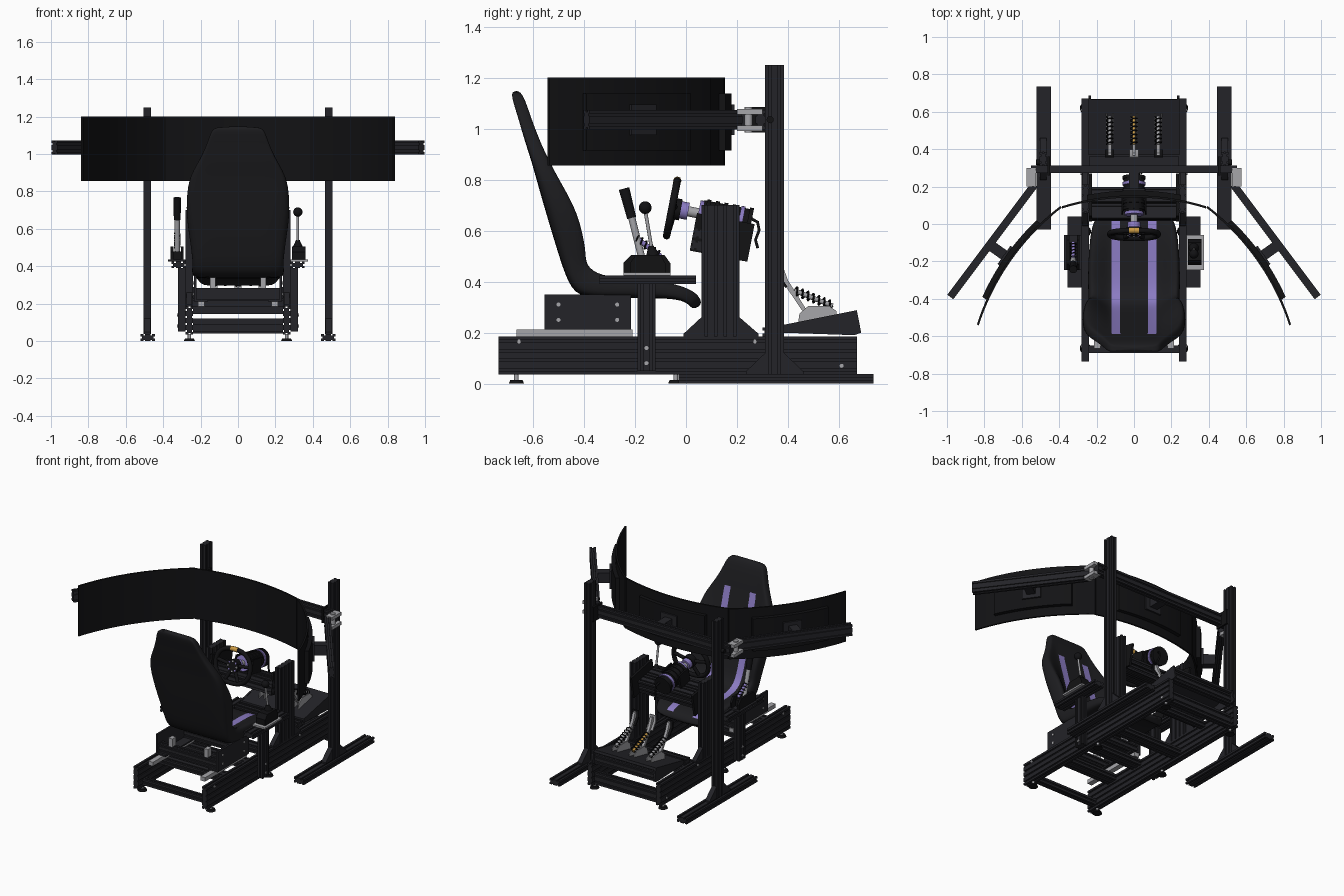
import bpy, bmesh
from math import sin, cos, pi, sqrt, atan2, radians
from mathutils import Vector, Matrix

if "Cube" in bpy.data.objects:
    bpy.data.objects.remove(bpy.data.objects["Cube"])

def material(name, r, g, b):
    m = bpy.data.materials.new(name)
    m.diffuse_color = (r, g, b, 1)
    m.use_nodes = True
    m.node_tree.nodes["Principled BSDF"].inputs["Base Color"].default_value = m.diffuse_color
    return m

FRAME = material("dark_aluminium", .017, .017, .021)
BLACK = material("black", .006, .006, .007)
CLOTH = material("seat_cloth", .012, .012, .014)
PURPLE = material("purple", .26, .2, .55)
METAL = material("light_metal", .38, .38, .4)
GOLD = material("gold", .6, .33, .06)
I = Matrix.Identity(4)

def make(name, bm, mat, mirror=False, M=I, angle=35):
    bm.transform(M)
    bmesh.ops.recalc_face_normals(bm, faces=bm.faces)
    me = bpy.data.meshes.new(name)
    bm.to_mesh(me)
    bm.free()
    ob = bpy.data.objects.new(name, me)
    bpy.context.collection.objects.link(ob)
    me.materials.append(mat)
    for p in me.polygons:
        p.use_smooth = True
    me.set_sharp_from_angle(angle=radians(angle))
    if mirror:
        ob.modifiers.new("mirror", 'MIRROR').use_mirror_merge = False
    return ob

def prism(name, pts, axis, lo, hi, mat, mirror=False, M=I):
    """Extrude a 2D outline along axis 0, 1 or 2."""
    bm = bmesh.new()
    def place(p, t):
        v = list(p)
        v.insert(axis, t)
        return bm.verts.new(v)
    a, b = [place(p, lo) for p in pts], [place(p, hi) for p in pts]
    bm.faces.new(a)
    bm.faces.new(b[::-1])
    for i in range(len(a)):
        j = (i + 1) % len(a)
        bm.faces.new((a[i], a[j], b[j], b[i]))
    return make(name, bm, mat, mirror, M)

def box(name, lo, hi, mat=FRAME, mirror=False, M=I):
    pts = [(lo[0], lo[1]), (hi[0], lo[1]), (hi[0], hi[1]), (lo[0], hi[1])]
    return prism(name, pts, 2, lo[2], hi[2], mat, mirror, M)

def bar(name, lo, hi, axis, mirror=False, M=I, mat=FRAME):
    """Slotted aluminium extrusion between two corners."""
    u, v = [k for k in range(3) if k != axis]
    c = [(lo[u], lo[v]), (hi[u], lo[v]), (hi[u], hi[v]), (lo[u], hi[v])]
    pts = []
    for i in range(4):
        p, q = Vector(c[i]), Vector(c[(i + 1) % 4])
        L = (q - p).length
        d = (q - p) / L
        inward = Vector((-d.y, d.x))
        n = max(1, round(L / .04))
        pts.append(p)
        for k in range(n):
            m = p + d * L * (k + .5) / n
            pts += [m - d * .005, m - d * .005 + inward * .007, m + d * .005 + inward * .007, m + d * .005]
    return prism(name, pts, axis, lo[axis], hi[axis], mat, mirror, M)

def cyl(name, a, b, r, mat, r2=None, mirror=False, seg=24):
    a, b = Vector(a), Vector(b)
    bm = bmesh.new()
    bmesh.ops.create_cone(bm, cap_ends=True, segments=seg, radius1=r, radius2=r if r2 is None else r2, depth=(b - a).length)
    M = Matrix.Translation((a + b) / 2) @ (b - a).to_track_quat('Z', 'Y').to_matrix().to_4x4()
    return make(name, bm, mat, mirror, M)

def tube(name, pts, r, mat, cyclic=False):
    cu = bpy.data.curves.new(name, 'CURVE')
    cu.dimensions, cu.bevel_depth, cu.bevel_resolution, cu.use_fill_caps = '3D', r, 2, True
    s = cu.splines.new('POLY')
    s.points.add(len(pts) - 1)
    for p, q in zip(s.points, pts):
        p.co = (*q, 1)
    s.use_cyclic_u = cyclic
    cu.materials.append(mat)
    ob = bpy.data.objects.new(name, cu)
    bpy.context.collection.objects.link(ob)

def spring(name, a, b, r, turns, wire, mat):
    a, b = Vector(a), Vector(b)
    R = (b - a).to_track_quat('Z', 'Y')
    n = turns * 12
    tube(name, [a.lerp(b, i / n) + R @ Vector((r * cos(i * pi / 6), r * sin(i * pi / 6), 0)) for i in range(n + 1)], wire, mat)

# Chassis rails, cross bars and levelling feet
bar("side_rail", (.24, -.735, .035), (.28, .67, .185), 1, True)
for i, (y0, y1, z0, z1) in enumerate([(-.69, -.65, .05, .09), (-.54, -.46, .145, .185), (-.3, -.22, .145, .185),
                                      (.09, .17, .05, .09), (.61, .65, .04, .12), (.36, .4, .145, .185)]):
    bar(f"cross_bar_{i}", (-.24, y0, z0), (.24, y1, z1), 0)
for i, y in enumerate((-.665, -.04, .62)):
    cyl(f"foot_pad_{i}", (.26, y, 0), (.26, y, .014), .03, BLACK, .024, True)
    cyl(f"foot_stem_{i}", (.26, y, .012), (.26, y, .037), .009, METAL, None, True, 12)
for i, (x, y, z) in enumerate([(.28, -.655, .165), (.28, .61, .07), (.28, .27, .165), (.32, -.155, .08), (.32, -.155, .14),
                               (.235, -.5, .31), (.235, -.27, .31), (.235, -.5, .25), (.235, -.27, .25)]):
    cyl(f"bolt_{i}", (x - .002, y, z), (x + .005, y, z), .008, METAL, None, True, 12)

# Wheel uprights with gussets
bar("wheel_upright", (.24, .06, .185), (.28, .21, .7), 2, True)
for y, e in ((.06, -.01), (.21, .285)):
    prism("upright_gusset", [(y, .185), (e, .185), (e, .195), (y, .26)], 0, .245, .275, FRAME, True)

# Seat mount: slides, side plates and cross members
box("seat_slide", (.18, -.665, .185), (.215, -.21, .212), METAL, True)
box("seat_side_plate", (.222, -.555, .215), (.235, -.215, .35), FRAME, True)
box("seat_plate_flange", (.16, -.555, .212), (.235, -.215, .222), FRAME, True)
for y in (-.54, -.27):
    bar("seat_cross_member", (-.222, y, .222), (.222, y + .04, .285), 0)
    box("seat_spacer", (.12, y, .285), (.15, y + .04, .34), METAL, True)

# Seat shell: rows of (front y, z, back y, z, half width, bolster)
rows = [(.065, .31, .03, .29, .18, 0), (.045, .352, .015, .305, .21, .005), (-.03, .375, -.02, .335, .235, .02),
        (-.2, .372, -.2, .335, .25, .05), (-.36, .38, -.385, .335, .25, .05), (-.42, .42, -.45, .36, .245, .06),
        (-.455, .5, -.495, .49, .255, .075), (-.5, .65, -.54, .64, .28, .09), (-.535, .77, -.575, .76, .28, .055),
        (-.565, .88, -.605, .87, .265, .025), (-.59, .97, -.635, .96, .21, .01), (-.61, 1.05, -.66, 1.05, .17, 0),
        (-.635, 1.125, -.685, 1.125, .145, 0), (-.655, 1.148, -.68, 1.148, .12, 0)]
bm = bmesh.new()
rings = []
for fy, fz, by, bz, w, bol in rows:
    F, B = Vector((0, fy, fz)), Vector((0, by, bz))
    d = (F - B).normalized()
    s = min(1, w / .2)
    half = [(.08 * s, 0), (.125 * s, 0), (.145 * s, .1), (w * .87, 1), (w * .97, .85)]
    front = [(-x, b) for x, b in half[::-1]] + [(0, 0)] + half
    ring = [bm.verts.new(F + d * bol * b + Vector((x, 0, 0))) for x, b in front]
    ring += [bm.verts.new(B + d * bol * b + Vector((x * w, 0, 0))) for x, b in
             ((1, .35), (.88, 0), (.45, 0), (0, 0), (-.45, 0), (-.88, 0), (-1, .35))]
    rings.append(ring)
n = len(rings[0])
for r in range(len(rings) - 1):
    for i in range(n):
        j = (i + 1) % n
        f = bm.faces.new((rings[r][i], rings[r][j], rings[r + 1][j], rings[r + 1][i]))
        if i in (3, 6) and 0 < r < 10:
            f.material_index = 1
bm.faces.new(rings[0])
bm.faces.new(rings[-1][::-1])
seat = make("seat", bm, CLOTH, angle=180)
seat.data.materials.append(PURPLE)
sub = seat.modifiers.new("smooth", 'SUBSURF')
sub.levels = sub.render_levels = 2

# Side arms for shifter and handbrake
bar("arm_post", (.28, -.19, .05), (.32, -.12, .39), 2, True)
bar("side_arm", (.28, -.34, .39), (.355, .04, .425), 1, True)
base = [(-.245, .435), (-.245, .475), (-.215, .505), (-.085, .505), (-.06, .47), (-.06, .435)]
box("shifter_plate", (.28, -.245, .425), (.375, -.06, .436), METAL)
prism("shifter_housing", [(y * .75 - .035, z) for y, z in base], 0, .29, .36, BLACK)
cyl("shifter_boot", (.32, -.13, .5), (.32, -.138, .54), .028, BLACK, .01)
cyl("shifter_lever", (.32, -.133, .52), (.32, -.16, .68), .007, METAL, None, False, 12)
bm = bmesh.new()
bmesh.ops.create_uvsphere(bm, u_segments=20, v_segments=12, radius=.025)
make("shifter_knob", bm, BLACK, M=Matrix.Translation((.32, -.16, .69)), angle=180)
box("handbrake_plate", (-.375, -.245, .425), (-.28, -.06, .436), FRAME)
for x in (-.36, -.305):
    prism("handbrake_bracket", base, 0, x, x + .014, BLACK)
box("handbrake_block", (-.346, -.19, .436), (-.305, -.1, .48), BLACK)
cyl("handbrake_lever", (-.325, -.165, .46), (-.325, -.215, .66), .014, METAL)
cyl("handbrake_grip", (-.325, -.213, .65), (-.325, -.243, .765), .018, BLACK, .021)
cyl("handbrake_damper", (-.325, -.2, .575), (-.325, -.1, .5), .01, PURPLE, None, False, 12)
spring("handbrake_spring", (-.325, -.2, .575), (-.325, -.1, .5), .015, 6, .003, BLACK)

# Steering: everything lies along a tilted column axis; local -z faces the driver
axis = Vector((0, .982, -.19))
W = Matrix.Translation((0, -.055, .688)) @ Matrix(((1, 0, 0), (0, .19, .982), (0, .982, -.19))).to_4x4()
def on(x, u, t):
    return W @ Vector((x, u, t))
rim = []
for i in range(48):
    c, s = cos(i * pi / 24), sin(i * pi / 24)
    rim.append(on(.13 * abs(c) ** .8 * (1 if c > 0 else -1), .11 * abs(s) ** .9 * (1 if s > 0 else -1), 0))
tube("wheel_rim", rim, .015, BLACK, True)
tube("wheel_top_mark", rim[11:14], .0165, GOLD)
for x, u in ((-.12, .02), (.12, .02), (-.05, -.1), (.05, -.1)):
    tube("wheel_spoke", [on(x * .2, u * .2, .01), on(x, u, .002)], .012, BLACK)
cyl("wheel_hub", on(0, 0, -.005), on(0, 0, .035), .042, BLACK)
for k in range(8):
    x, u = .033 * cos(k * pi / 4), .033 * sin(k * pi / 4)
    cyl(f"wheel_button_{k}", on(x, u, -.009), on(x, u, 0), .006, PURPLE if k % 2 else METAL, seg=10)
cyl("quick_release", on(0, 0, .035), on(0, 0, .065), .034, PURPLE)
cyl("steering_shaft", on(0, 0, .06), on(0, 0, .11), .02, METAL)
cyl("motor_front_ring", on(0, 0, .105), on(0, 0, .12), .052, PURPLE)
cyl("motor_body", on(0, 0, .12), on(0, 0, .31), .055, BLACK, seg=32)
for k in range(6):
    t = .13 + k * .034
    cyl(f"motor_rib_{k}", on(0, 0, t), on(0, 0, t + .016), .061, PURPLE if k == 4 else BLACK, seg=32)
tube("motor_cable", [on(.02, .02, .31), on(.03, .01, .34), on(.03, -.02, .352), on(.04, -.06, .345), on(.04, -.09, .36)], .006, BLACK)
for k, u in enumerate((-.078, -.125)):
    for t in (.1, .19):
        bar("wheel_deck", (-.24, u - .018, t), (.24, u + .018, t + .08), 0, M=W)
box("deck_side_plate", (.225, -.15, .1), (.24, .0, .33), BLACK, True, W)
box("motor_cradle", (.058, -.06, .12), (.068, .035, .22), BLACK, True, W)

# Pedal tray with three pedals
prism("pedal_tray", [(.37, .2), (.37, .228), (.67, .288), (.687, .2), (.66, .19)], 0, .23, .242, FRAME, True)
prism("pedal_plate", [(.37, .208), (.37, .226), (.665, .285), (.668, .267)], 0, -.23, .23, FRAME)
bar("pedal_front_bar", (-.24, .625, .19), (.24, .665, .255), 0)
bar("heel_bar", (-.24, .3, .185), (.24, .36, .22), 0)
for i, x in enumerate((-.13, 0, .13)):
    for s in (-.02, .014):
        prism(f"pedal_bracket_{i}", [(.44, .24), (.445, .275), (.48, .305), (.56, .305), (.59, .285), (.59, .265)], 0, x + s, x + s + .006, METAL)
    prism(f"pedal_arm_{i}", [(.485, .27), (.47, .265), (.365, .42), (.365, .46), (.38, .46), (.4, .405)], 0, x - .009, x + .009, METAL)
    prism(f"pedal_face_{i}", [(.39, .375), (.355, .425), (.355, .47), (.363, .47), (.365, .43), (.398, .38)], 0, x - .024, x + .024, METAL if i == 1 else BLACK)
    a, b = (x, .425, .365), (x, .575, .305)
    cyl(f"pedal_damper_{i}", a, b, .009, GOLD if i == 1 else METAL, seg=12)
    spring(f"pedal_spring_{i}", a, b, .017, 7, .0035, BLACK)

# Monitor stand
bar("stand_foot", (.445, -.03, 0), (.52, .735, .038), 1, True)
bar("stand_upright", (.465, .31, .038), (.505, .385, 1.25), 2, True)
for y, e in ((.31, .235), (.385, .46)):
    prism("stand_gusset", [(y, .038), (e, .038), (e, .048), (y, .12)], 0, .468, .502, FRAME, True)
bar("monitor_cross_bar", (-.55, .272, .997), (.55, .312, 1.073), 0)
box("cross_bar_bracket", (.45, .26, .985), (.463, .36, 1.085), BLACK, True)
cyl("bracket_knob", (.505, .33, 1.035), (.525, .33, 1.035), .014, BLACK, None, True, 12)

# Hinges and angled arms
cyl("hinge_pin", (.55, .245, .985), (.55, .245, 1.085), .016, METAL, None, True)
for z in (.99, 1.055):
    box("hinge_leaf", (.525, .2, z), (.575, .3, z + .022), METAL, True)
A = Matrix.Translation((.757, -.09, 1.035)) @ Matrix.Rotation(atan2(-.6, .45), 4, 'Z')
bar("monitor_arm", (-.375, -.02, -.038), (.375, .02, .038), 0, True, A)

# Curved monitors: centre one, then the mirrored side pair
def arc(half, t0, t1, k=20):
    xs = [half * (2 * i / k - 1) for i in range(k + 1)]
    y = lambda x: sqrt(1.69 - x * x) - sqrt(1.69 - .385 ** 2)
    return [(x, y(x) + t0) for x in xs] + [(x, y(x) + t1) for x in xs[::-1]]

side = Matrix.Translation((.6175, -.22, 0)) @ Matrix.Rotation(radians(-54.8), 4, 'Z')
for tag, M, mir, reach in (("centre", Matrix.Translation((0, .095, 0)), False, .18), ("side", side, True, .17)):
    prism(f"{tag}_monitor_screen", arc(.386, -.012, 0), 2, .855, 1.2, BLACK, mir, M)
    prism(f"{tag}_monitor_back", arc(.25, -.001, .026), 2, .914, 1.137, BLACK, mir, M)
    box(f"{tag}_monitor_plate", (-.06, .07, .975), (.06, .095, 1.095), FRAME, mir, M)
    box(f"{tag}_monitor_mount", (-.028, .085, 1.0), (.028, reach, 1.07), FRAME, mir, M)
